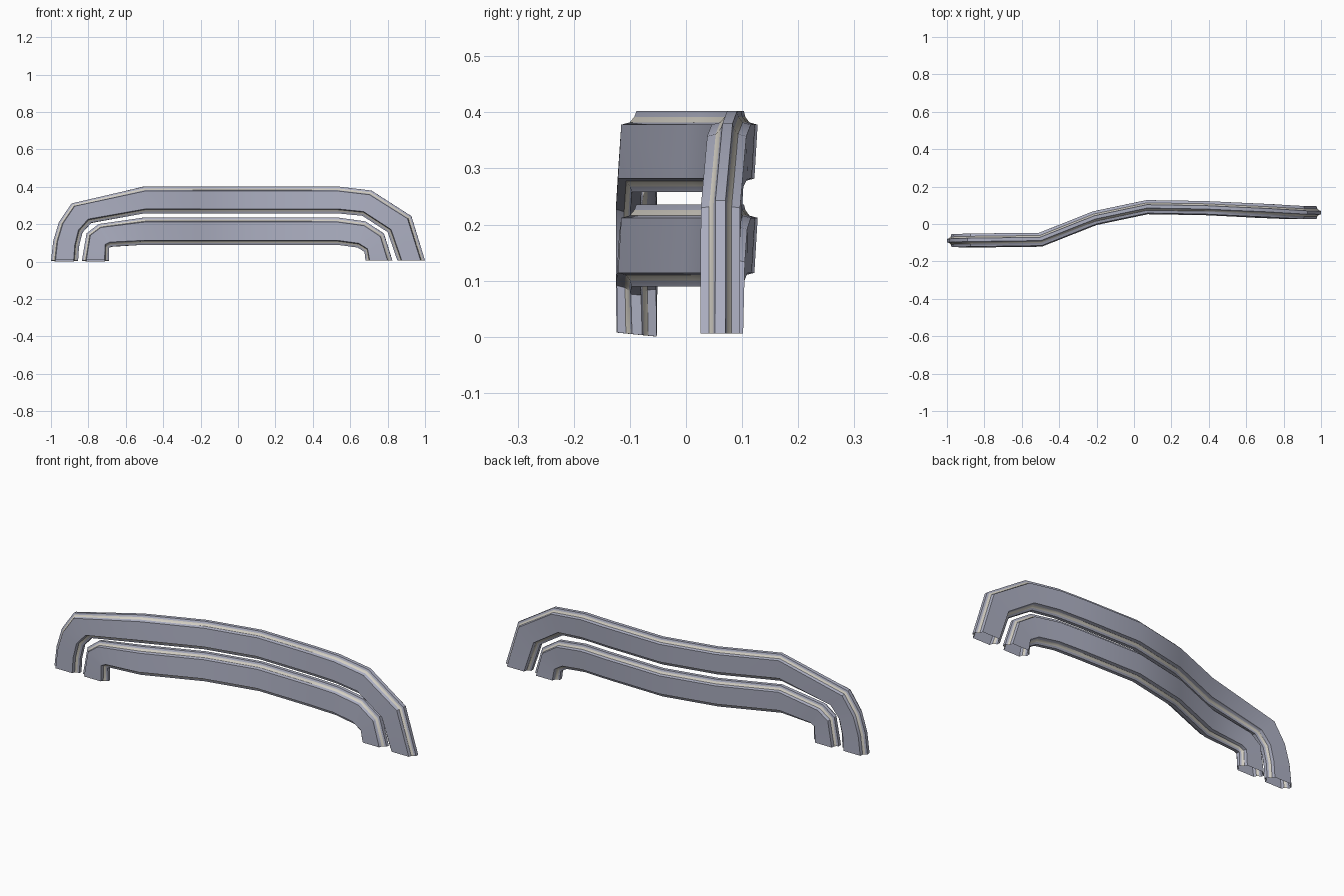
import bpy, bmesh
from mathutils import Vector

cube = bpy.data.objects.get("Cube")
if cube:
    bpy.data.objects.remove(cube)


def material(name, colour):
    mat = bpy.data.materials.new(name)
    mat.use_nodes = True
    mat.diffuse_color = colour
    mat.node_tree.nodes["Principled BSDF"].inputs["Base Color"].default_value = colour
    return mat


steel = material("blue grey metal", (0.41, 0.425, 0.53, 1))
trim = material("pale warm trim", (0.66, 0.63, 0.56, 1))

# Sweep of the bars in plan: x, y
PLAN = [(-1, -.09), (-.5, -.084), (-.21, .031), (.07, .09), (.38, .085), (.75, .067), (.87, .061), (1, .061)]
# Edge moulding: distance in from the edge, half depth
MOULD = [(0, .009), (.01, .012), (.02, .02), (.024, .035)]
# Sides of the cross-section ring that carry the pale trim line
TRIM_SIDES = (1, 5, 9, 13)


def plan_y(x):
    x = max(-1, min(1, x))
    for (x0, y0), (x1, y1) in zip(PLAN, PLAN[1:]):
        if x <= x1:
            return y0 + (y1 - y0) * (x - x0) / (x1 - x0)


def section(outer, inner):
    """Moulded cross-section between an outer and an inner edge point."""
    o, i = Vector((outer[0], 0, outer[1])), Vector((inner[0], 0, inner[1]))
    across = i - o
    width = across.length
    mid = (o + i) / 2
    slope = (plan_y(mid.x + .02) - plan_y(mid.x - .02)) / .04
    normal = Vector((-slope, 1, 0)).normalized()
    edge = MOULD + [(width - d, h) for d, h in reversed(MOULD)]
    ring = [(d, -h) for d, h in edge] + [(d, h) for d, h in reversed(edge)]
    lean = .06 if mid.x < .75 else 0
    points = []
    for d, h in ring:
        p = o + across * (d / width) + normal * h
        p.y += plan_y(mid.x) + lean * (p.z - mid.z)
        if mid.x < -.6:
            p.z -= .1 * h
        points.append(p)
    return points


def bar(name, left, right, top, bottom):
    """Arched open-ended bar: leg stations on both sides joined by a level span."""
    span = [((x, top), (x, bottom)) for x in (-.5, -.21, .07, .38, .53)]
    bm = bmesh.new()
    rings = [[bm.verts.new(p) for p in section(*s)] for s in left + span + right]
    count = len(rings[0])
    for a, b in zip(rings, rings[1:]):
        for k in range(count):
            n = (k + 1) % count
            face = bm.faces.new((a[k], a[n], b[n], b[k]))
            face.material_index = int(k in TRIM_SIDES)
    bmesh.ops.recalc_face_normals(bm, faces=bm.faces)
    mesh = bpy.data.meshes.new(name)
    bm.to_mesh(mesh)
    bm.free()
    mesh.materials.append(steel)
    mesh.materials.append(trim)
    obj = bpy.data.objects.new(name, mesh)
    bpy.context.collection.objects.link(obj)
    bpy.ops.object.select_all(action='DESELECT')
    obj.select_set(True)
    bpy.context.view_layer.objects.active = obj
    bpy.ops.object.shade_smooth_by_angle(angle=.6)


bar("outer_arch_bar",
    [((-1, .004), (-.855, .004)), ((-.988, .11), (-.85, .08)),
     ((-.958, .21), (-.832, .155)), ((-.89, .31), (-.785, .207))],
    [((.713, .38), (.665, .245)), ((.927, .243), (.8, .158)), ((1, .006), (.852, .006))],
    .402, .258)

bar("inner_arch_bar",
    [((-.835, .004), (-.69, .004)), ((-.81, .15), (-.69, .075)), ((-.745, .2), (-.675, .08))],
    [((.682, .215), (.64, .075)), ((.78, .15), (.677, .052)), ((.825, .006), (.682, .006))],
    .236, .09)
